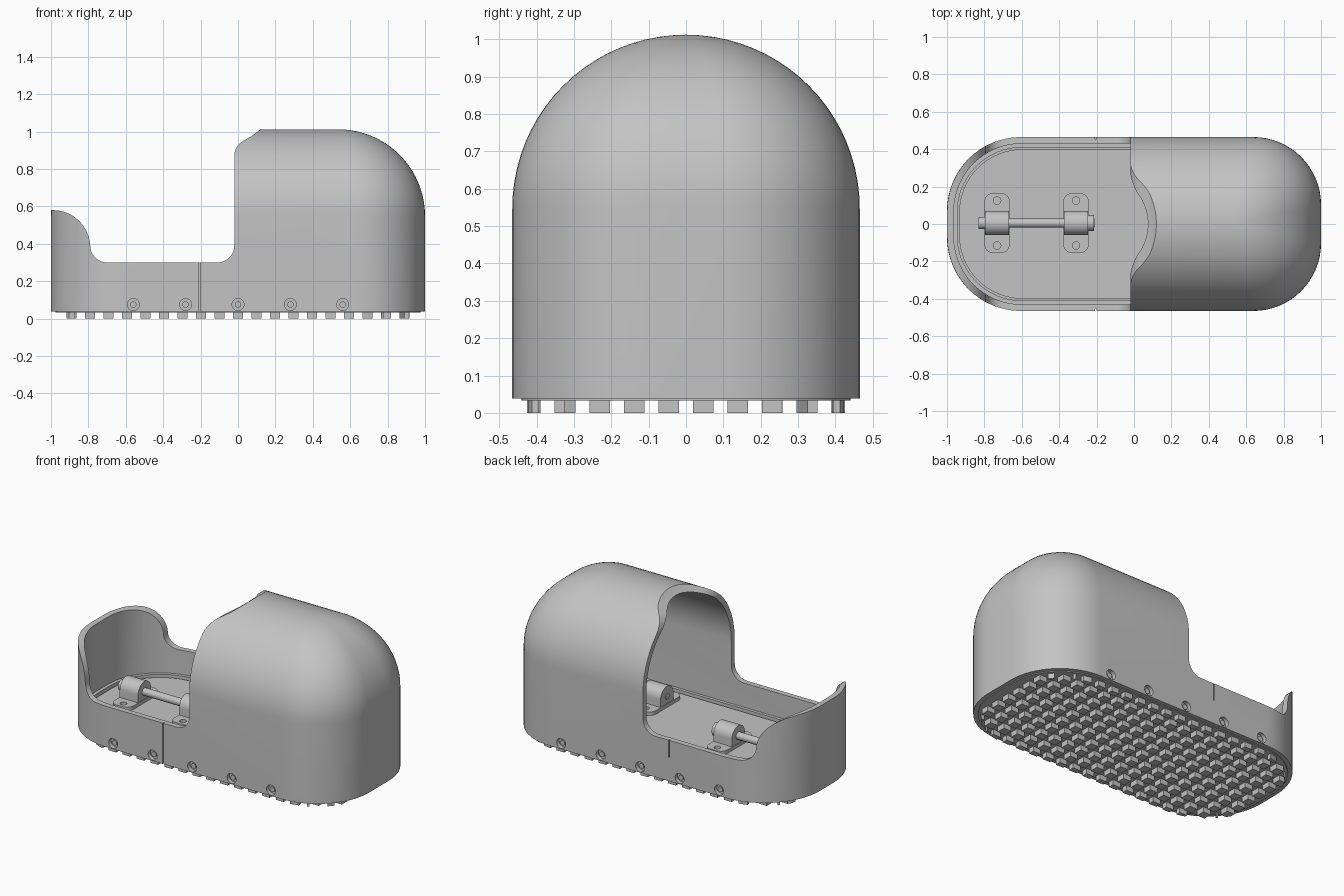
import bpy, bmesh, math
from mathutils import Matrix

cube = bpy.data.objects.get("Cube")
if cube:
    bpy.data.objects.remove(cube)

GREY = (0.55, 0.55, 0.55, 1)
mat = bpy.data.materials.new("plain grey")
mat.use_nodes = True
mat.diffuse_color = GREY
mat.node_tree.nodes["Principled BSDF"].inputs["Base Color"].default_value = GREY

HALF, R, WALL = 0.535, 0.465, 0.035     # straight half length, end radius, wall
SPRING, FLOOR, SKIRT = 0.547, 0.12, 0.038
FLAT = {1: 0.22, -1: 0.15}              # flattened share of each rounded end


def finish(name, bm):
    bmesh.ops.recalc_face_normals(bm, faces=bm.faces[:])
    me = bpy.data.meshes.new(name)
    bm.to_mesh(me)
    bm.free()
    ob = bpy.data.objects.new(name, me)
    bpy.context.collection.objects.link(ob)
    me.materials.append(mat)
    return ob


def select(ob):
    bpy.ops.object.select_all(action='DESELECT')
    ob.select_set(True)
    bpy.context.view_layer.objects.active = ob


def smooth(ob, angle=35):
    select(ob)
    bpy.ops.object.shade_smooth_by_angle(angle=math.radians(angle))


def boolean(ob, cutter, op='DIFFERENCE'):
    mod = ob.modifiers.new("cut", 'BOOLEAN')
    mod.operation, mod.solver, mod.object = op, 'EXACT', cutter
    select(ob)
    bpy.ops.object.modifier_apply(modifier=mod.name)
    bpy.data.objects.remove(cutter)


def footprint(r, n=16):
    """Long outline with rounded, slightly flattened ends."""
    pts = []
    for side in (1, -1):
        flat = FLAT[side] * r
        for half in (-1, 1):
            for i in range(n + 1):
                a = math.pi / 2 * (i / n - (half < 0))
                pts.append((side * (HALF + flat + (r - flat) * math.cos(a)),
                            side * (half * flat + (r - flat) * math.sin(a))))
    return pts


def loft(name, levels):
    """Solid through footprint rings given as (radius, height)."""
    bm = bmesh.new()
    rings = [[bm.verts.new((x, y, z)) for x, y in footprint(r)] for r, z in levels]
    n = len(rings[0])
    for a, b in zip(rings, rings[1:]):
        for i in range(n):
            j = (i + 1) % n
            bm.faces.new((a[i], a[j], b[j], b[i]))
    bm.faces.new(rings[0])
    if levels[-1][0] > 0:
        bm.faces.new(rings[-1])
    bmesh.ops.remove_doubles(bm, verts=bm.verts[:], dist=1e-5)
    return finish(name, bm)


def dome(name, r, z0, steps=20):
    arc = [i * math.pi / 2 / steps for i in range(steps)]
    return loft(name, [(r, z0)] + [(r * math.cos(a), SPRING + r * math.sin(a)) for a in arc]
                + [(0, SPRING + r)])


def prism(name, pts, place, depth):
    """Extrude a 2D outline; place maps (u, v, d) to a position."""
    bm = bmesh.new()
    lo = [bm.verts.new(place(u, v, -depth / 2)) for u, v in pts]
    hi = [bm.verts.new(place(u, v, depth / 2)) for u, v in pts]
    bm.faces.new(lo)
    bm.faces.new(hi)
    for i in range(len(pts)):
        j = (i + 1) % len(pts)
        bm.faces.new((lo[i], lo[j], hi[j], hi[i]))
    return finish(name, bm)


def add_box(bm, centre, size):
    bmesh.ops.create_cube(bm, size=1, matrix=Matrix.Translation(centre) @ Matrix.Diagonal((*size, 1)))


def add_rod(bm, centre, r, length, axis, n=32):
    turn = {'X': Matrix.Rotation(math.pi / 2, 4, 'Y'), 'Y': Matrix.Rotation(math.pi / 2, 4, 'X'),
            'Z': Matrix.Identity(4)}[axis]
    bmesh.ops.create_cone(bm, cap_ends=True, segments=n, radius1=r, radius2=r, depth=length,
                          matrix=Matrix.Translation(centre) @ turn)


def arc(cx, cz, r, start, end, n=10):
    return [(cx + r * math.cos(math.radians(start + (end - start) * i / n)),
             cz + r * math.sin(math.radians(start + (end - start) * i / n))) for i in range(n + 1)]


# Hollow domed shell
shell = dome("shell", R, SKIRT)
boolean(shell, dome("cavity", R - WALL, FLOOR))

# Side opening, with rounded corners and a raised end lip
opening = ([(-1.2, 0.58)] + arc(-0.99, 0.38, 0.2, 90, 0) + arc(-0.7, 0.39, 0.09, 180, 270)
           + arc(-0.11, 0.39, 0.09, 270, 360) + arc(0.07, 0.87, 0.09, 180, 115, 8)
           + [(0.08, 0.98), (0.125, 1.016), (0.125, 1.2), (-1.2, 1.2)])
boolean(shell, prism("opening", opening, lambda u, v, d: (u, d, v), 2))

# Screw recesses and side seams
SCREWS = [(i * 0.28, s) for i in range(-2, 3) for s in (1, -1)]
bm = bmesh.new()
for x, s in SCREWS:
    add_rod(bm, (x, s * R, 0.075), 0.032, 0.05, 'Y', 24)
add_box(bm, (-0.205, -R, 0.2), (0.007, 0.02, 0.4))
add_box(bm, (-0.205, R, 0.27), (0.007, 0.02, 0.16))
boolean(shell, finish("recesses", bm))
smooth(shell)

# Screws
bm = bmesh.new()
for x, s in SCREWS:
    add_rod(bm, (x, s * (R - 0.027), 0.075), 0.017, 0.03, 'Y', 16)
smooth(finish("screws", bm))

# Ledge round the inside, with a narrow groove to the floor plate
ledge = loft("inner_ledge", [(0.432, FLOOR - 0.01), (0.432, 0.145)])
boolean(ledge, loft("ledge_hole", [(0.41, 0), (0.41, 0.3)]))
smooth(ledge)
smooth(loft("floor_plate", [(0.4, FLOOR - 0.01), (0.4, FLOOR + 0.01)]))

# Sole and tread lugs
smooth(loft("sole", [(0.44, 0.033), (0.44, 0.06)]))
bm = bmesh.new()
for i in range(-9, 10):
    for j in range(-5, 5):
        add_box(bm, (i * 0.099, (j + 0.5) * 0.0925, 0.0175), (0.054, 0.055, 0.035))
lugs = finish("tread_lugs", bm)
boolean(lugs, loft("tread_outline", [(0.425, -0.1), (0.425, 0.1)]), 'INTERSECT')

# Bearing blocks: a pair on the open floor and one under the dome
BASE, AXIS = FLOOR + 0.01, 0.2


def bearing(label, cx, cy):
    w, l, c = 0.0675, 0.16, 0.045
    outline = [p for qx, qy, a in ((1, 1, 0), (-1, 1, 90), (-1, -1, 180), (1, -1, 270))
               for p in arc(cx + qx * (w - c), cy + qy * (l - c), c, a, a + 90, 6)]
    foot = prism(f"{label}_bearing_foot", outline, lambda u, v, d: (u, v, BASE + 0.01 + d), 0.025)
    bm = bmesh.new()
    for s in (1, -1):
        add_rod(bm, (cx, cy + s * 0.12, BASE), 0.02, 0.2, 'Z', 20)
    boolean(foot, finish("foot_holes", bm))
    smooth(foot)
    housing = [(cy - 0.065, BASE)] + arc(cy, AXIS, 0.065, 180, 0, 20) + [(cy + 0.065, BASE)]
    smooth(prism(f"{label}_bearing_housing", housing, lambda u, v, d: (cx + d, u, v), 0.13))


bearing("outer", -0.732, 0.005)
bearing("inner", -0.31, 0.005)
bearing("covered", 0.34, -0.2)

# Shaft with end caps, and a stub in the covered bearing
bm = bmesh.new()
add_rod(bm, (-0.52, 0.005, AXIS), 0.024, 0.62, 'X')
add_rod(bm, (-0.23, 0.005, AXIS), 0.043, 0.03, 'X')
add_rod(bm, (-0.812, 0.005, AXIS), 0.033, 0.04, 'X')
smooth(finish("shaft", bm))
bm = bmesh.new()
add_rod(bm, (0.34, -0.2, AXIS), 0.018, 0.14, 'X')
smooth(finish("covered_stub", bm))
